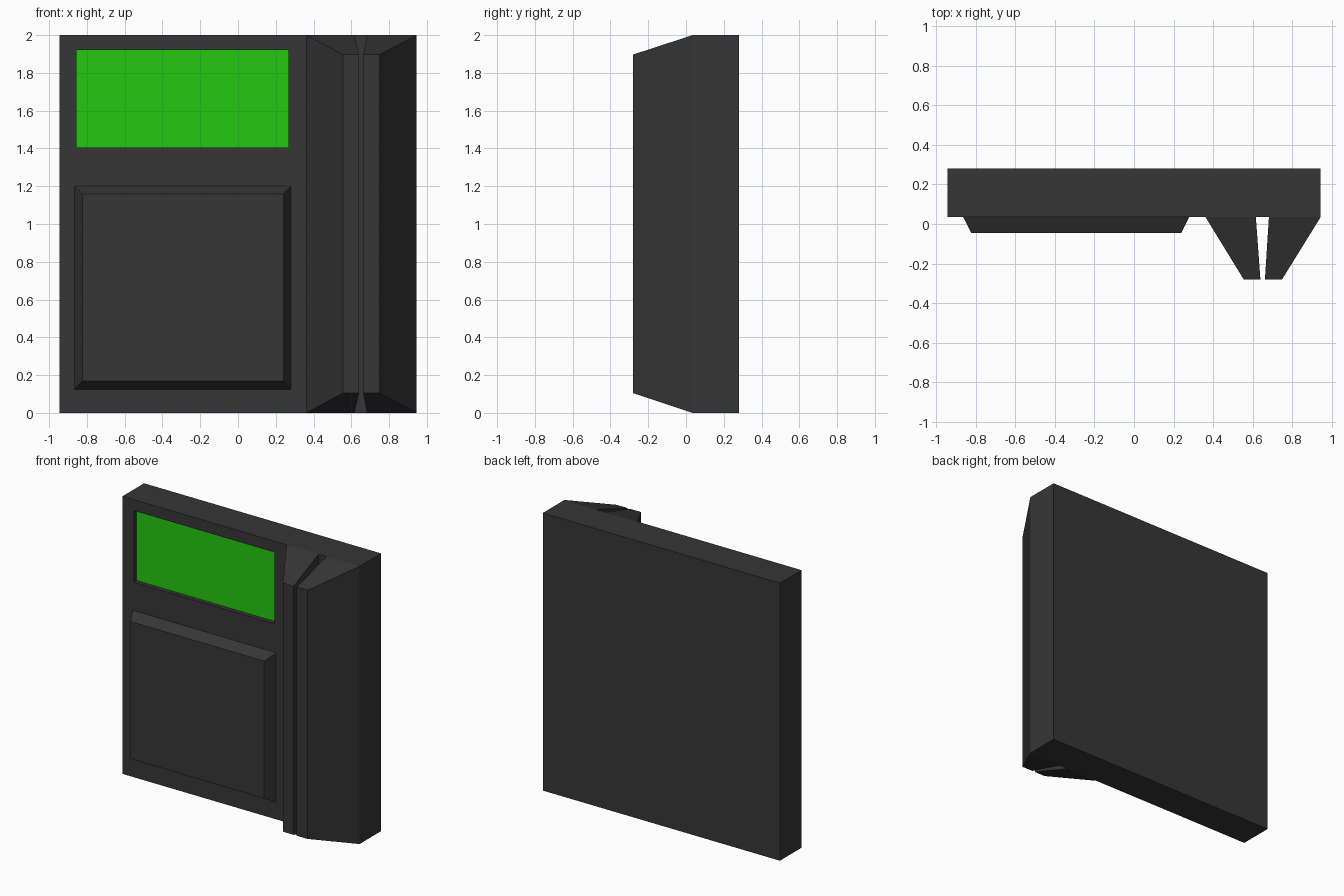
import bpy
import bmesh

if "Cube" in bpy.data.objects:
    bpy.data.objects.remove(bpy.data.objects["Cube"])


def material(name, rgb):
    m = bpy.data.materials.new(name)
    m.diffuse_color = (*rgb, 1.0)
    m.use_nodes = True
    m.node_tree.nodes["Principled BSDF"].inputs["Base Color"].default_value = m.diffuse_color
    return m


DARK = material("charcoal_plastic", (0.037, 0.037, 0.037))
GREEN = material("green_screen", (0.017, 0.59, 0.005))


def loft(name, rings, mats, cap_back=False, cap_material=0):
    """Join rectangles (x0, x1, z0, z1, y), listed back to front, and cap the last."""
    bm = bmesh.new()
    loops = [[bm.verts.new(p) for p in
              ((x0, y, z0), (x1, y, z0), (x1, y, z1), (x0, y, z1))]
             for x0, x1, z0, z1, y in rings]
    for a, b in zip(loops, loops[1:]):
        for i in range(4):
            j = (i + 1) % 4
            bm.faces.new((a[i], a[j], b[j], b[i]))
    bm.faces.new(loops[-1]).material_index = cap_material
    if cap_back:
        bm.faces.new(loops[0][::-1])
    mesh = bpy.data.meshes.new(name)
    bm.to_mesh(mesh)
    bm.free()
    for m in mats:
        mesh.materials.append(m)
    obj = bpy.data.objects.new(name, mesh)
    bpy.context.collection.objects.link(obj)
    return obj


FRONT = 0.035   # y of the body's front face

# Body slab with the recessed screen as its innermost face
loft("body", [(-0.945, 0.945, 0, 2, 0.28),
              (-0.945, 0.945, 0, 2, FRONT),
              (-0.855, 0.268, 1.405, 1.92, FRONT),
              (-0.855, 0.268, 1.405, 1.92, FRONT + 0.032)],
     [DARK, GREEN], cap_back=True, cap_material=1)

# Raised bevelled panel
loft("lower_panel", [(-0.865, 0.28, 0.125, 1.2, FRONT),
                     (-0.824, 0.24, 0.17, 1.16, -0.045)], [DARK])

# Two tapered ridges with the card slot between them
for name, base, tip in (("slot_ridge_left", (0.362, 0.617), (0.555, 0.64)),
                        ("slot_ridge_right", (0.683, 0.945), (0.663, 0.75))):
    loft(name, [(*base, 0, 2, FRONT), (*tip, 0.105, 1.897, -0.28)], [DARK])
